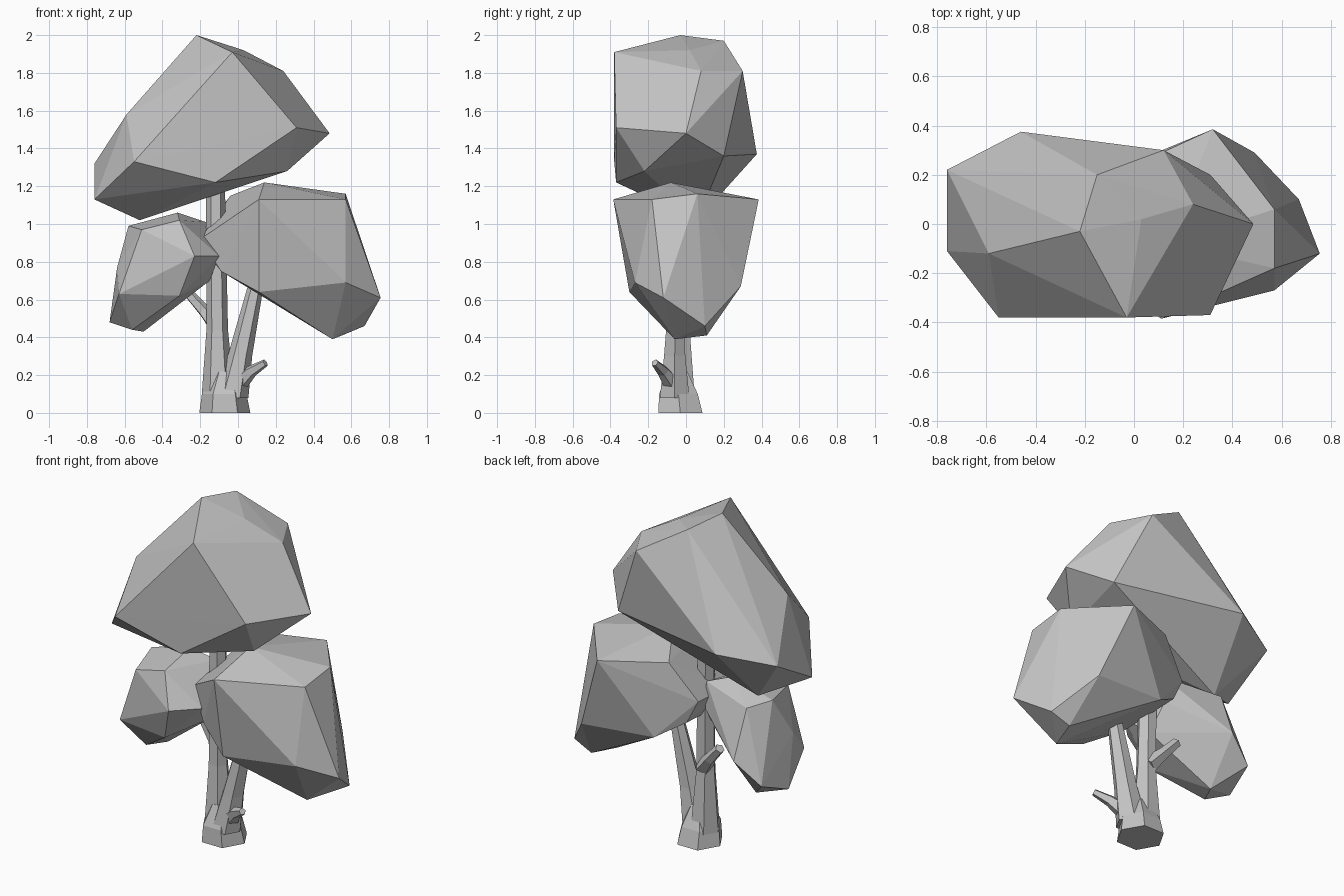
import bpy, bmesh, math
from mathutils import Vector

cube = bpy.data.objects.get("Cube")
if cube:
    bpy.data.objects.remove(cube, do_unlink=True)

grey = bpy.data.materials.new("plain grey")
grey.use_nodes = True
GREY = (0.55, 0.55, 0.55, 1)
grey.diffuse_color = GREY
grey.node_tree.nodes["Principled BSDF"].inputs["Base Color"].default_value = GREY


def finish(name, bm):
    bmesh.ops.recalc_face_normals(bm, faces=bm.faces[:])
    mesh = bpy.data.meshes.new(name)
    bm.to_mesh(mesh)
    bm.free()
    mesh.materials.append(grey)
    obj = bpy.data.objects.new(name, mesh)
    bpy.context.collection.objects.link(obj)
    return obj


def foliage(name, corners):
    """Faceted leaf mass wrapped around its corner points."""
    bm = bmesh.new()
    for c in corners:
        bm.verts.new(c)
    hull = bmesh.ops.convex_hull(bm, input=bm.verts[:])
    loose = [v for v in set(hull["geom_interior"] + hull["geom_unused"])
             if isinstance(v, bmesh.types.BMVert)]
    bmesh.ops.delete(bm, geom=loose, context='VERTS')
    return finish(name, bm)


def limb(name, path, sides=6, level=True):
    """Tapered limb: path holds (centre, radius) pairs."""
    bm = bmesh.new()
    rings = []
    for i, (centre, radius) in enumerate(path):
        a = Vector(path[max(i - 1, 0)][0])
        b = Vector(path[min(i + 1, len(path) - 1)][0])
        turn = Vector((0, 0, 1)).rotation_difference(b - a)
        ring = []
        for s in range(sides):
            t = math.tau * s / sides
            p = Vector((math.cos(t), math.sin(t), 0)) * radius
            if not level:
                p.rotate(turn)
            ring.append(bm.verts.new(p + Vector(centre)))
        rings.append(ring)
    for low, high in zip(rings, rings[1:]):
        for s in range(sides):
            n = (s + 1) % sides
            bm.faces.new((low[s], low[n], high[n], high[s]))
    bm.faces.new(rings[0])
    bm.faces.new(rings[-1])
    return finish(name, bm)


# Leaf masses
foliage("top_foliage", [
    (-.22, -.03, 2), (-.03, -.38, 1.91), (-.15, .2, 1.97), (.03, .02, 1.92),
    (.24, .08, 1.81), (.12, .3, 1.81), (.485, 0, 1.48), (.31, -.37, 1.51),
    (.31, .2, 1.36), (.26, -.22, 1.28), (-.12, -.37, 1.22), (-.46, .375, 1.37),
    (-.55, -.38, 1.33), (-.59, -.12, 1.58), (-.76, .22, 1.32),
    (-.76, -.11, 1.13), (-.52, .06, 1.02)])

foliage("left_foliage", [
    (.14, -.08, 1.22), (.57, .06, 1.16), (.57, -.18, 1.13), (.11, -.385, 1.13),
    (.32, .385, 1.13), (.755, -.12, .61), (.57, -.27, .69), (.67, .1, .46),
    (.5, -.06, .39), (.55, .11, .41), (.11, -.3, .64), (.49, .29, .67),
    (-.2, .17, .94), (-.13, .18, .8), (.03, .26, .7), (-.04, .22, 1.15),
    (-.2, -.13, .92), (-.09, -.2, .75)])

foliage("right_foliage", [
    (-.58, .01, .99), (-.63, -.22, .63), (-.64, -.1, .77), (-.68, 0, .48),
    (-.56, -.07, .44), (-.5, .05, .43), (-.49, .25, .69), (-.64, .2, .56),
    (-.17, .05, 1.01), (-.17, .06, .85), (-.5, .14, .97), (-.32, 0, 1.06),
    (-.23, -.33, .83), (-.31, -.25, 1.02), (-.51, -.24, .97),
    (-.31, -.25, .62), (-.15, -.05, .7), (-.1, -.2, .83)])

# Trunk and branches
limb("trunk", [((-.07, -.03, 0), .135), ((-.073, -.04, .1), .118),
               ((-.07, -.045, .22), .06)])
limb("main_stem", [((-.105, -.03, .08), .088), ((-.11, -.03, .44), .057),
                   ((-.12, -.02, 1.25), .05)])
limb("left_stem", [((-.035, -.06, .08), .09), ((.01, -.06, .3), .065),
                   ((.1, -.05, .7), .04)])
limb("left_twig", [((0, -.07, .15), .05), ((.07, -.12, .22), .033),
                   ((.145, -.165, .265), .02)], sides=5, level=False)
limb("right_branch", [((-.11, -.01, .46), .05), ((-.18, .03, .54), .034),
                      ((-.26, .05, .63), .028)], sides=5, level=False)
